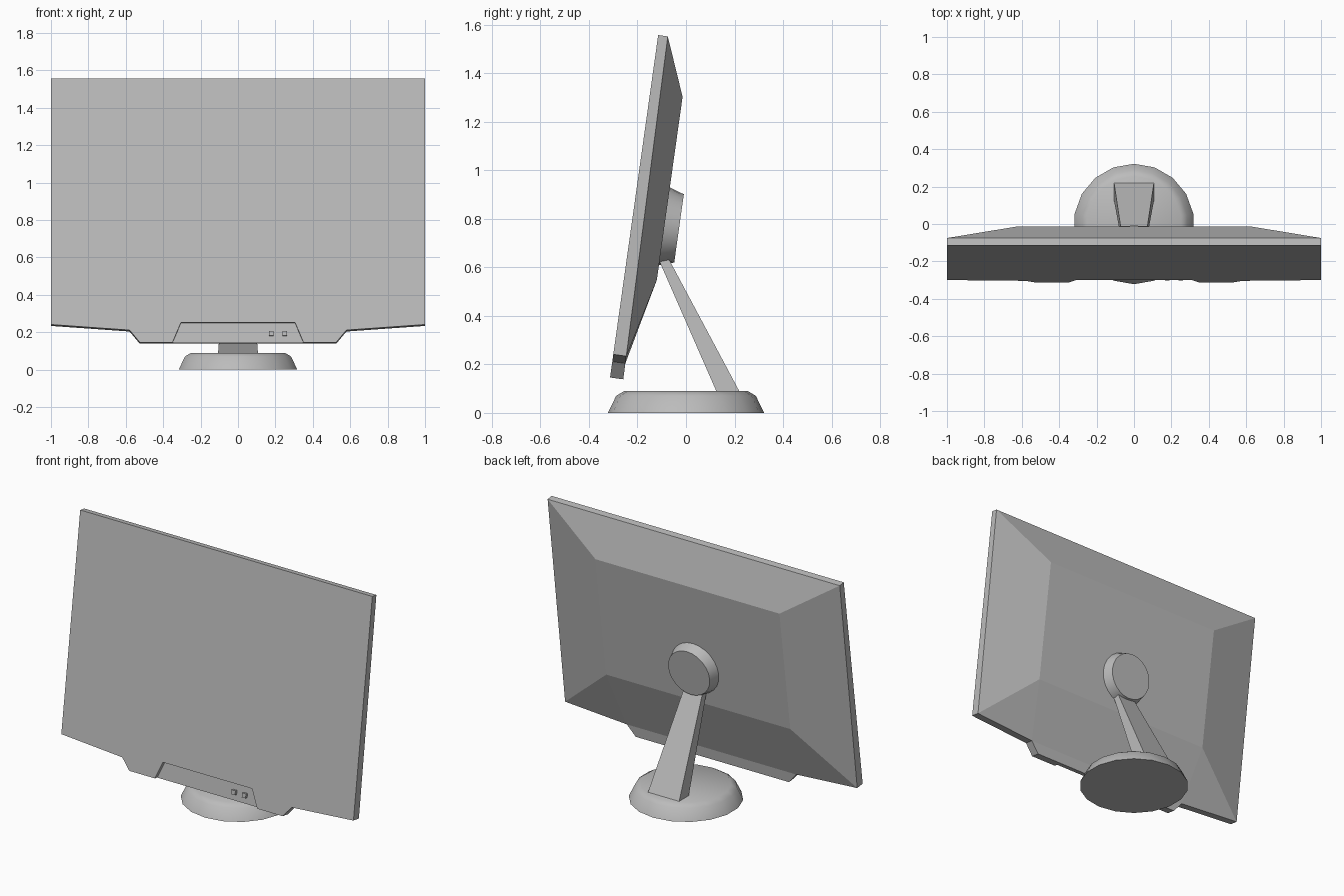
import bpy, bmesh, math
from mathutils import Matrix, Vector

cube = bpy.data.objects.get("Cube")
if cube:
    bpy.data.objects.remove(cube)

GREY = (0.5, 0.5, 0.5, 1)
grey = bpy.data.materials.new("mid_grey")
grey.use_nodes = True
grey.diffuse_color = GREY
grey.node_tree.nodes["Principled BSDF"].inputs["Base Color"].default_value = GREY

# Frame of the tilted display: x across, y through its depth, z up its face
TILT = Matrix.Translation((0, -0.313, 0.146)) @ Matrix.Rotation(math.radians(-8), 4, "X")


def make(name, verts, faces, matrix=None, smooth=None):
    """Turn points and faces into a shaded object."""
    bm = bmesh.new()
    vs = [bm.verts.new(v) for v in verts]
    for f in faces:
        bm.faces.new([vs[i] for i in f])
    bmesh.ops.recalc_face_normals(bm, faces=bm.faces)
    mesh = bpy.data.meshes.new(name)
    bm.to_mesh(mesh)
    bm.free()
    mesh.materials.append(grey)
    obj = bpy.data.objects.new(name, mesh)
    bpy.context.collection.objects.link(obj)
    if matrix:
        obj.matrix_world = matrix
    if smooth:
        bpy.ops.object.select_all(action="DESELECT")
        obj.select_set(True)
        bpy.context.view_layer.objects.active = obj
        bpy.ops.object.shade_smooth_by_angle(angle=math.radians(smooth))
    return obj


def prism(name, ring_a, ring_b, matrix=None):
    """Join two matching rings of points into a closed solid."""
    n = len(ring_a)
    sides = [(i, (i + 1) % n, (i + 1) % n + n, i + n) for i in range(n)]
    caps = [tuple(range(n)), tuple(range(n, 2 * n))]
    return make(name, ring_a + ring_b, sides + caps, matrix)


def turned(name, profile, n, matrix=None, smooth=33):
    """Spin (radius, height) points round z, with flat end caps."""
    verts = [(r * math.sin(math.tau * i / n), r * math.cos(math.tau * i / n), h)
             for r, h in profile for i in range(n)]
    faces = [(k * n + i, k * n + (i + 1) % n, (k + 1) * n + (i + 1) % n, (k + 1) * n + i)
             for k in range(len(profile) - 1) for i in range(n)]
    last = (len(profile) - 1) * n
    faces += [tuple(range(n)), tuple(range(last, last + n))]
    return make(name, verts, faces, matrix, smooth)


# Display housing: outline with a dropped chin, tapering back to a raised panel
half = [(0.525, 0), (0.58, 0.066), (1, 0.096), (1, 1.425)]
outline = half + [(-x, s) for x, s in reversed(half)]
front = [(x, 0, s) for x, s in outline]
back = [(x, 0.055 - 0.0105 * s, s) for x, s in outline]
panel = [(x, 0.135, s) for x, s in [(0.63, 0.425), (0.63, 1.187), (-0.63, 1.187), (-0.63, 0.425)]]
n = len(outline)
faces = [tuple(range(n))]
faces += [(i, (i + 1) % n, (i + 1) % n + n, i + n) for i in range(n)]
faces.append((n, n + 1, n + 6, n + 7))                        # back of the chin
b, p = n, 2 * n
faces += [(p, p + 1, p + 2, p + 3),                           # raised panel
          (b + 1, b + 2, p), (b + 2, b + 3, p + 1, p),        # left slopes
          (b + 3, b + 4, p + 2, p + 1),                       # top slope
          (b + 4, b + 5, p + 3, p + 2), (b + 5, b + 6, p + 3),  # right slopes
          (b + 6, b + 1, p, p + 3)]                           # bottom slope
housing = make("display_housing", front + back + panel, faces, TILT)

# Recessed control strip cut into the chin
notch = [(-0.371, -0.05), (0.371, -0.05), (0.305, 0.107), (-0.305, 0.107)]
cutter = prism("control_recess_cutter",
               [(x, -0.05, s) for x, s in notch], [(x, 0.022, s) for x, s in notch], TILT)
cutter.hide_render = True
cut = housing.modifiers.new("control_recess", "BOOLEAN")
cut.operation = "DIFFERENCE"
cut.solver = "EXACT"
cut.object = cutter
bpy.ops.object.select_all(action="DESELECT")
bpy.context.view_layer.objects.active = housing
housing.select_set(True)
bpy.ops.object.modifier_apply(modifier=cut.name)
bpy.data.objects.remove(cutter)

# Two square buttons in the recess
for side, x in (("right", 0.178), ("left", 0.25)):
    square = [(x + a, 0.05 + c) for a, c in
              [(-0.013, -0.013), (0.013, -0.013), (0.013, 0.013), (-0.013, 0.013)]]
    prism(side + "_button", [(u, 0.006, s) for u, s in square],
          [(u, 0.03, s) for u, s in square], TILT)

# Round mount on the back of the display
mount_axis = TILT @ Matrix.Translation((0, 0.125, 0.648)) @ Matrix.Rotation(math.radians(-90), 4, "X")
turned("round_mount", [(0.165, 0), (0.142, 0.071)], 24, mount_axis)

# Sloping support arm, narrower at the top
foot = [Vector((x, y, 0.085)) for x, y in
        [(-0.107, 0.127), (0.107, 0.127), (0.107, 0.222), (-0.107, 0.222)]]
head = [Vector(v) for v in
        [(-0.06, -0.125, 0.66), (0.06, -0.125, 0.66), (0.06, -0.09, 0.67), (-0.06, -0.09, 0.67)]]
prism("support_arm", foot, head)

# Round base with a bevelled rim
turned("stand_base", [(0.322, 0), (0.288, 0.07), (0.255, 0.09)], 18)
